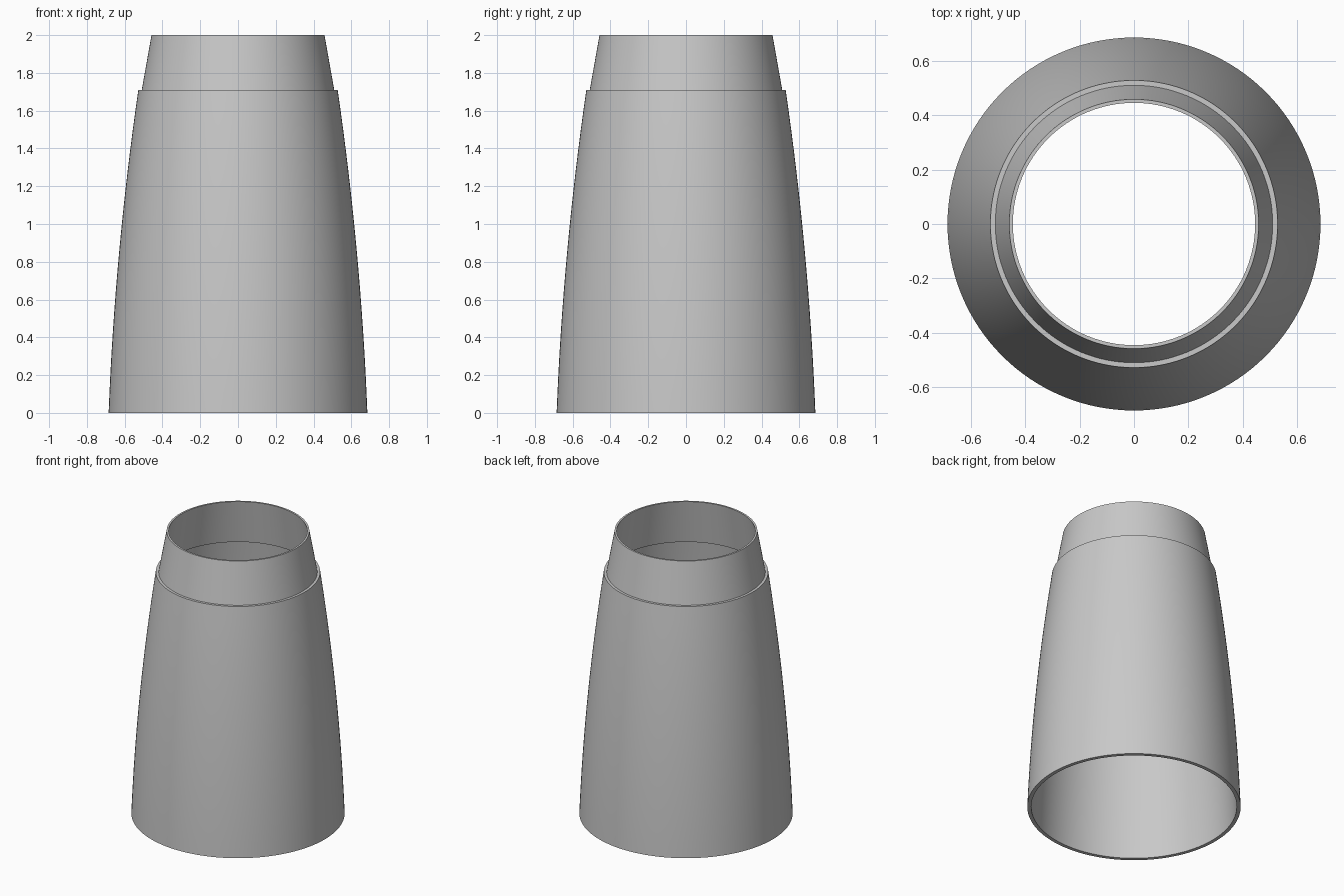
import bpy
import bmesh
import math

cube = bpy.data.objects.get("Cube")
if cube:
    bpy.data.objects.remove(cube, do_unlink=True)

SEGMENTS = 128
BODY_TOP = 1.71

grey = bpy.data.materials.new("satin grey")
grey.use_nodes = True
colour = (0.58, 0.58, 0.58, 1)
grey.diffuse_color = colour
grey.node_tree.nodes["Principled BSDF"].inputs["Base Color"].default_value = colour


def revolve(name, profile):
    """Spin a closed (radius, height) profile around the z axis."""
    bm = bmesh.new()
    rings = []
    for i in range(SEGMENTS):
        a = math.tau * i / SEGMENTS
        rings.append([bm.verts.new((r * math.cos(a), r * math.sin(a), z))
                      for r, z in profile])
    count = len(profile)
    for i, ring in enumerate(rings):
        following = rings[(i + 1) % SEGMENTS]
        for j in range(count):
            k = (j + 1) % count
            bm.faces.new((ring[j], following[j], following[k], ring[k]))
    bmesh.ops.recalc_face_normals(bm, faces=bm.faces)
    mesh = bpy.data.meshes.new(name)
    bm.to_mesh(mesh)
    bm.free()
    mesh.materials.append(grey)
    obj = bpy.data.objects.new(name, mesh)
    bpy.context.collection.objects.link(obj)
    bpy.ops.object.select_all(action="DESELECT")
    obj.select_set(True)
    bpy.context.view_layer.objects.active = obj
    bpy.ops.object.shade_smooth_by_angle(angle=math.radians(30))
    return obj


def body_radius(z):
    return 0.685 - 0.039 * z - 0.031 * z * z


# Curved, hollow main body
steps = 16
heights = [BODY_TOP * i / steps for i in range(steps + 1)]
outer = [(body_radius(z), z) for z in heights]
inner = [(body_radius(z) - 0.025, z) for z in reversed(heights)]
revolve("body_shell", outer + inner)

# Straight tapered collar seated in the body's mouth
revolve("top_collar", [(0.513, BODY_TOP - 0.02), (0.458, 2.0),
                       (0.445, 2.0), (0.497, BODY_TOP - 0.02)])
